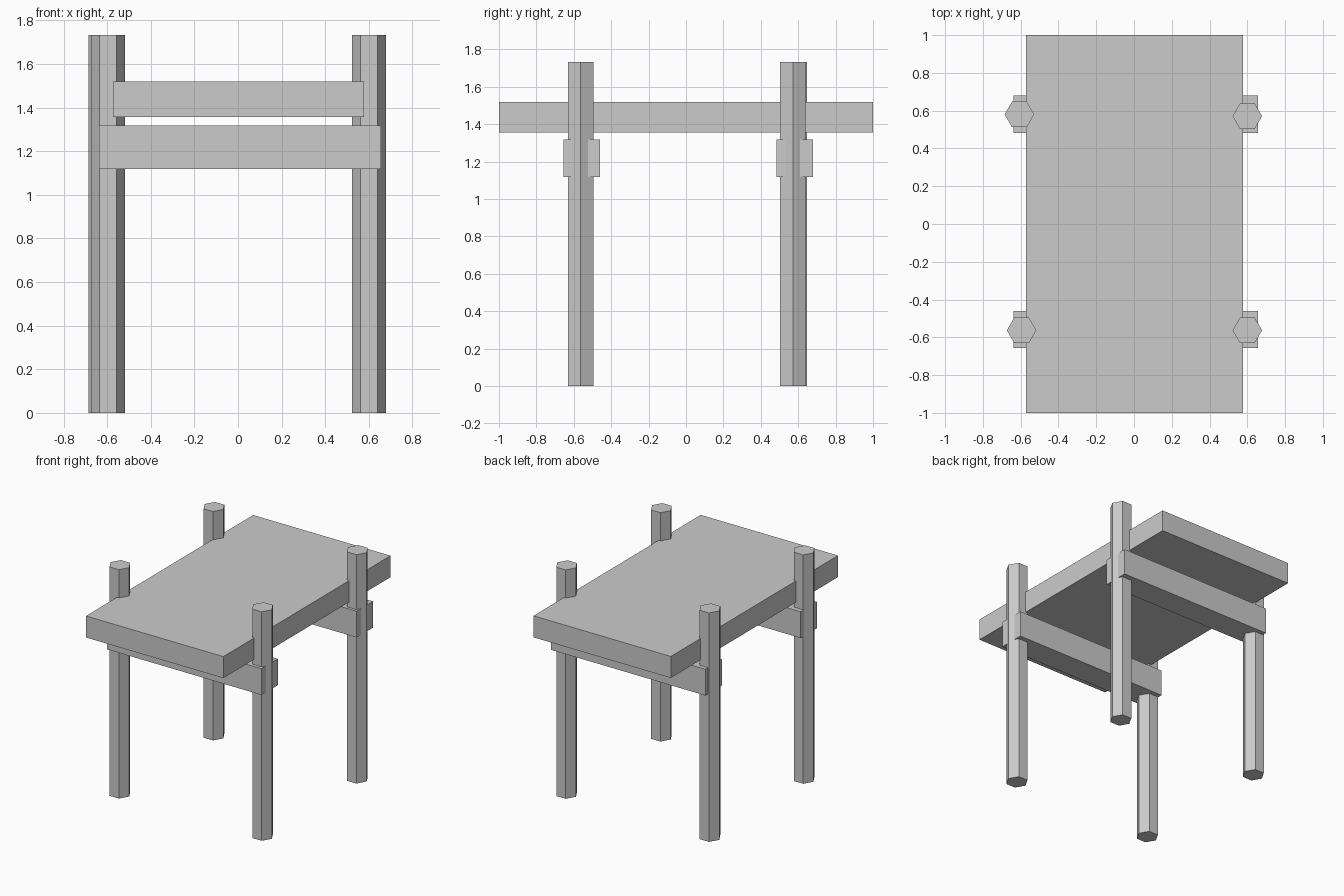
import bpy, bmesh
from math import cos, sin, pi

if "Cube" in bpy.data.objects:
    bpy.data.objects.remove(bpy.data.objects["Cube"])


def prism(name, outline, z0, z1):
    """Extrude a flat outline from z0 up to z1."""
    bm = bmesh.new()
    face = bm.faces.new([bm.verts.new((x, y, z0)) for x, y in outline])
    top = bmesh.ops.extrude_face_region(bm, geom=[face])["geom"]
    verts = [v for v in top if isinstance(v, bmesh.types.BMVert)]
    bmesh.ops.translate(bm, verts=verts, vec=(0, 0, z1 - z0))
    bmesh.ops.recalc_face_normals(bm, faces=bm.faces)
    mesh = bpy.data.meshes.new(name)
    bm.to_mesh(mesh)
    bm.free()
    obj = bpy.data.objects.new(name, mesh)
    bpy.context.collection.objects.link(obj)
    return obj


def box(name, x0, x1, y0, y1, z0, z1):
    return prism(name, [(x0, y0), (x1, y0), (x1, y1), (x0, y1)], z0, z1)


def hexagon(cx, cy, r):
    return [(cx + r * cos(i * pi / 3), cy + r * sin(i * pi / 3)) for i in range(6)]


# Table top
box("table_top", -0.573, 0.577, -1, 1, 1.356, 1.519)

# Cross beams under the top
for name, y0, y1 in (("front_beam", -0.656, -0.46), ("back_beam", 0.483, 0.679)):
    box(name, -0.638, 0.656, y0, y1, 1.118, 1.317)

# Hexagonal posts, slightly out of square
posts = {
    "front_left_post": (-0.595, -0.563),
    "front_right_post": (0.60, -0.563),
    "back_left_post": (-0.607, 0.58),
    "back_right_post": (0.60, 0.571),
}
for name, (x, y) in posts.items():
    prism(name, hexagon(x, y, 0.078), 0, 1.733)
